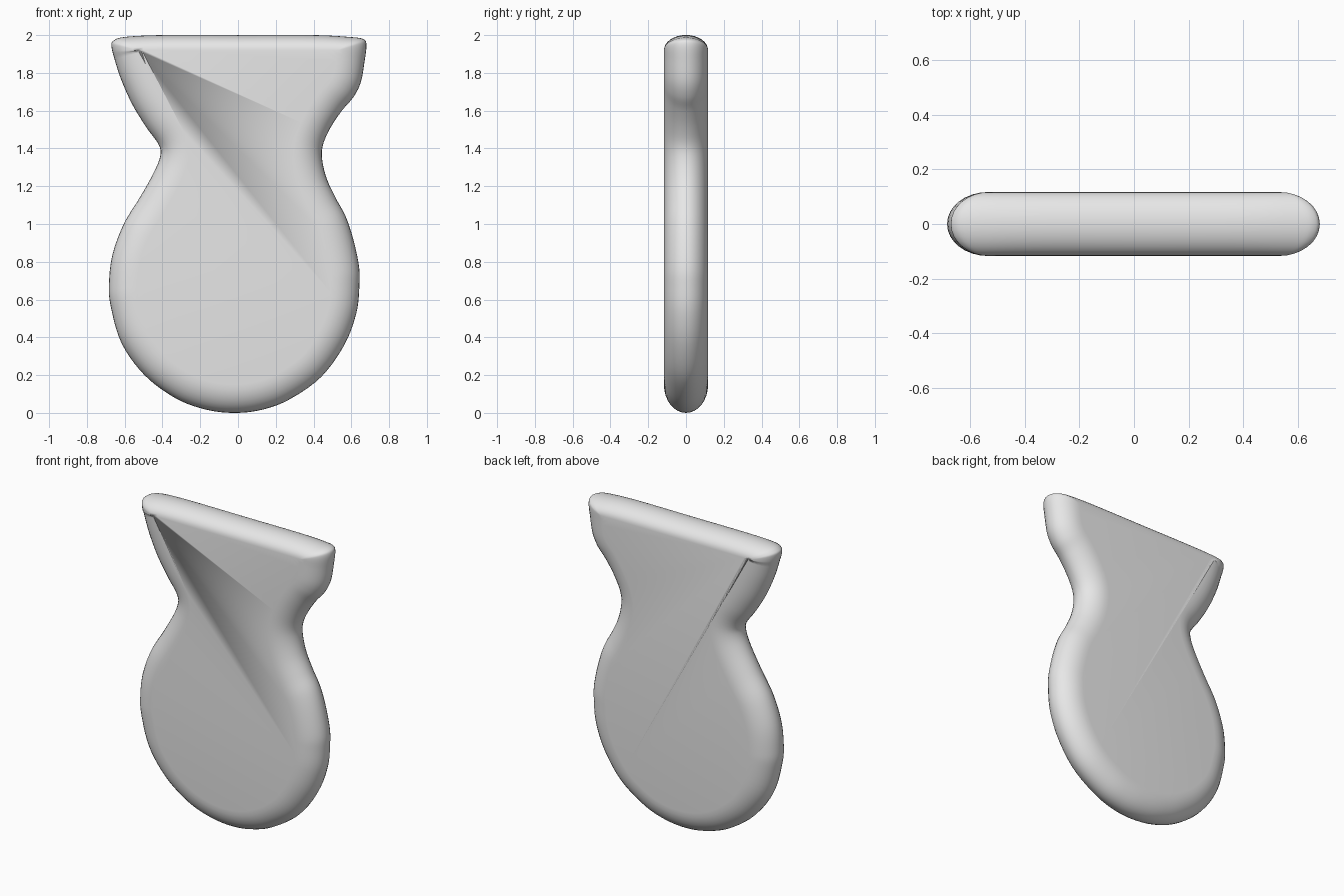
import bpy
import bmesh
import math
from mathutils import Vector

HALF_DEPTH = 0.117   # half thickness of the slab
SIDE_INSET = 0.15    # width of the rounded rim along the sides
TOP_INSET = 0.08     # tighter rim along the straight top edge
CORNER_X = 0.53      # where the flat face ends at the top corners
STEPS = 5            # spline samples per outline span
RIM_STEPS = 8        # rings between the edge and each flat face

# Outline seen from the front (x, z), clockwise from the top middle
OUTLINE = [
    (0, 2), (.4, 2), (.59, 1.99), (.66, 1.98), (.68, 1.95),
    (.67, 1.86), (.65, 1.75), (.61, 1.67), (.55, 1.6), (.49, 1.51), (.45, 1.42),
    (.446, 1.34), (.47, 1.24), (.516, 1.14), (.57, 1.04), (.61, .92),
    (.64, .78), (.643, .68), (.627, .53), (.563, .36), (.44, .19), (.27, .07),
    (.12, .015), (-.03, 0), (-.18, .02), (-.335, .08), (-.495, .2),
    (-.617, .37), (-.675, .57), (-.683, .69), (-.664, .84), (-.605, 1),
    (-.52, 1.14), (-.447, 1.27), (-.412, 1.36), (-.42, 1.42), (-.484, 1.51),
    (-.558, 1.63), (-.617, 1.76), (-.653, 1.87), (-.67, 1.94), (-.66, 1.97),
    (-.6, 1.99), (-.4, 2),
]


def spline_point(p0, p1, p2, p3, t):
    """Point on a smooth curve that passes through p1 and p2."""
    return 0.5 * (2 * p1 + (p2 - p0) * t
                  + (2 * p0 - 5 * p1 + 4 * p2 - p3) * t ** 2
                  + (3 * p1 - p0 - 3 * p2 + p3) * t ** 3)


def smooth_loop(points):
    pts = [Vector(p) for p in points]
    n = len(pts)
    return [spline_point(pts[i - 1], pts[i], pts[(i + 1) % n], pts[(i + 2) % n], s / STEPS)
            for i in range(n) for s in range(STEPS)]


def face_border(loop):
    """Border of the flat face: the outline moved inward by the rim width."""
    border = []
    n = len(loop)
    for i, p in enumerate(loop):
        if p.y > 1.9:
            # straight top edge with square inner corners
            x = max(-CORNER_X, min(CORNER_X, p.x))
            border.append(Vector((x, 2 - TOP_INSET)))
        else:
            tangent = (loop[(i + 3) % n] - loop[i - 3]).normalized()
            inward = Vector((tangent.y, -tangent.x))
            border.append(p + inward * SIDE_INSET)
    return border


def build_paddle():
    outer = smooth_loop(OUTLINE)
    inner = face_border(outer)
    bm = bmesh.new()
    rings = []
    # elliptical rim from the front face round to the back face
    for k in range(-RIM_STEPS, RIM_STEPS + 1):
        angle = k / RIM_STEPS * math.pi / 2
        y = HALF_DEPTH * math.sin(angle)
        blend = 1 - math.cos(angle)
        rings.append([bm.verts.new((q.x, y, q.y))
                      for q in (a.lerp(b, blend) for a, b in zip(outer, inner))])
    count = len(outer)
    for a, b in zip(rings, rings[1:]):
        for i in range(count):
            j = (i + 1) % count
            bm.faces.new((a[i], a[j], b[j], b[i]))
    # flat front and back
    bm.faces.new(rings[0])
    bm.faces.new(rings[-1])
    bmesh.ops.remove_doubles(bm, verts=bm.verts[:], dist=0.0005)
    bmesh.ops.recalc_face_normals(bm, faces=bm.faces[:])
    for face in bm.faces:
        face.smooth = True
    mesh = bpy.data.meshes.new("rounded_slab")
    bm.to_mesh(mesh)
    bm.free()
    obj = bpy.data.objects.new("rounded_slab", mesh)
    bpy.context.scene.collection.objects.link(obj)
    return obj


def make_material(name, colour):
    mat = bpy.data.materials.new(name)
    mat.use_nodes = True
    mat.diffuse_color = colour
    mat.node_tree.nodes["Principled BSDF"].inputs["Base Color"].default_value = colour
    return mat


cube = bpy.data.objects.get("Cube")
if cube:
    bpy.data.objects.remove(cube, do_unlink=True)

slab = build_paddle()
slab.data.materials.append(make_material("light_grey", (0.8, 0.8, 0.8, 1)))
